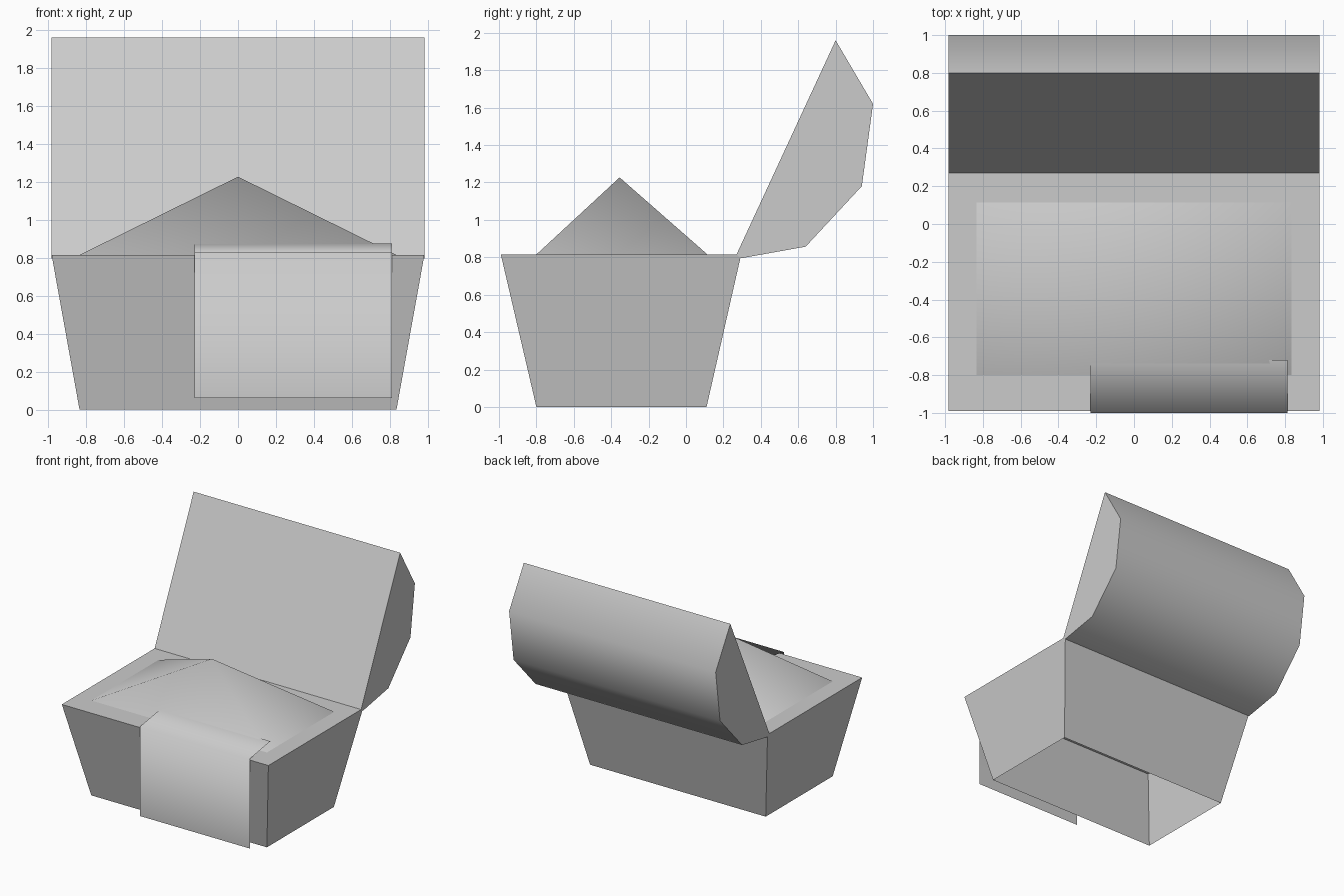
import bpy
import bmesh
import math

old = bpy.data.objects.get("Cube")
if old:
    bpy.data.objects.remove(old, do_unlink=True)

# Single grey for the whole chest
grey = bpy.data.materials.new("plain grey")
grey.use_nodes = True
colour = (0.6, 0.6, 0.6, 1)
grey.diffuse_color = colour
grey.node_tree.nodes["Principled BSDF"].inputs["Base Color"].default_value = colour


def add_object(name, bm, smooth_angle=None):
    """Turn a bmesh into an object, optionally smoothed up to an angle."""
    mesh = bpy.data.meshes.new(name)
    bm.to_mesh(mesh)
    bm.free()
    mesh.materials.append(grey)
    obj = bpy.data.objects.new(name, mesh)
    bpy.context.collection.objects.link(obj)
    if smooth_angle is not None:
        bpy.ops.object.select_all(action='DESELECT')
        obj.select_set(True)
        bpy.context.view_layer.objects.active = obj
        bpy.ops.object.shade_smooth_by_angle(angle=math.radians(smooth_angle))
    return obj


def rectangle(bm, half_x, y0, y1, z):
    """Four corner vertices, counter-clockwise from above."""
    corners = [(-half_x, y0), (half_x, y0), (half_x, y1), (-half_x, y1)]
    return [bm.verts.new((x, y, z)) for x, y in corners]


def sweep(bm, profile, x0, x1, closed):
    """Sweep a (y, z) profile along x; closed profiles get end caps."""
    left = [bm.verts.new((x0, y, z)) for y, z in profile]
    right = [bm.verts.new((x1, y, z)) for y, z in profile]
    n = len(profile)
    for i in range(n if closed else n - 1):
        j = (i + 1) % n
        bm.faces.new((left[i], right[i], right[j], left[j]))
    if closed:
        bm.faces.new(left)
        bm.faces.new(right[::-1])
        bmesh.ops.recalc_face_normals(bm, faces=bm.faces)


half_width, rim = 0.982, 0.815

# Chest body: tapered walls and a top, open underneath
bm = bmesh.new()
low = rectangle(bm, 0.835, -0.8, 0.11, 0)
high = rectangle(bm, half_width, -0.99, 0.295, rim)
for i in range(4):
    j = (i + 1) % 4
    bm.faces.new((low[i], low[j], high[j], high[i]))
bm.faces.new(high)
add_object("chest_body", bm)

# Heaped contents: softly shaded low pyramid
bm = bmesh.new()
base = rectangle(bm, 0.835, -0.8, 0.115, rim)
peak = bm.verts.new((0, -0.355, 1.227))
for i in range(4):
    bm.faces.new((base[i], base[(i + 1) % 4], peak))
add_object("heaped_contents", bm, 180)

# Open lid: rounded back, flat inner panel
bm = bmesh.new()
sweep(bm, [(0.27, rim), (0.8, 1.96), (1.0, 1.62), (0.94, 1.18),
           (0.64, 0.857), (0.295, 0.795)], -half_width, half_width, True)
add_object("open_lid", bm, 45)

# Cloth sheet hanging over the front rim
bm = bmesh.new()
sweep(bm, [(-1.0, 0.06), (-1.0, 0.83), (-0.72, 0.875)], -0.23, 0.812, False)
add_object("hanging_cloth", bm, 180)
